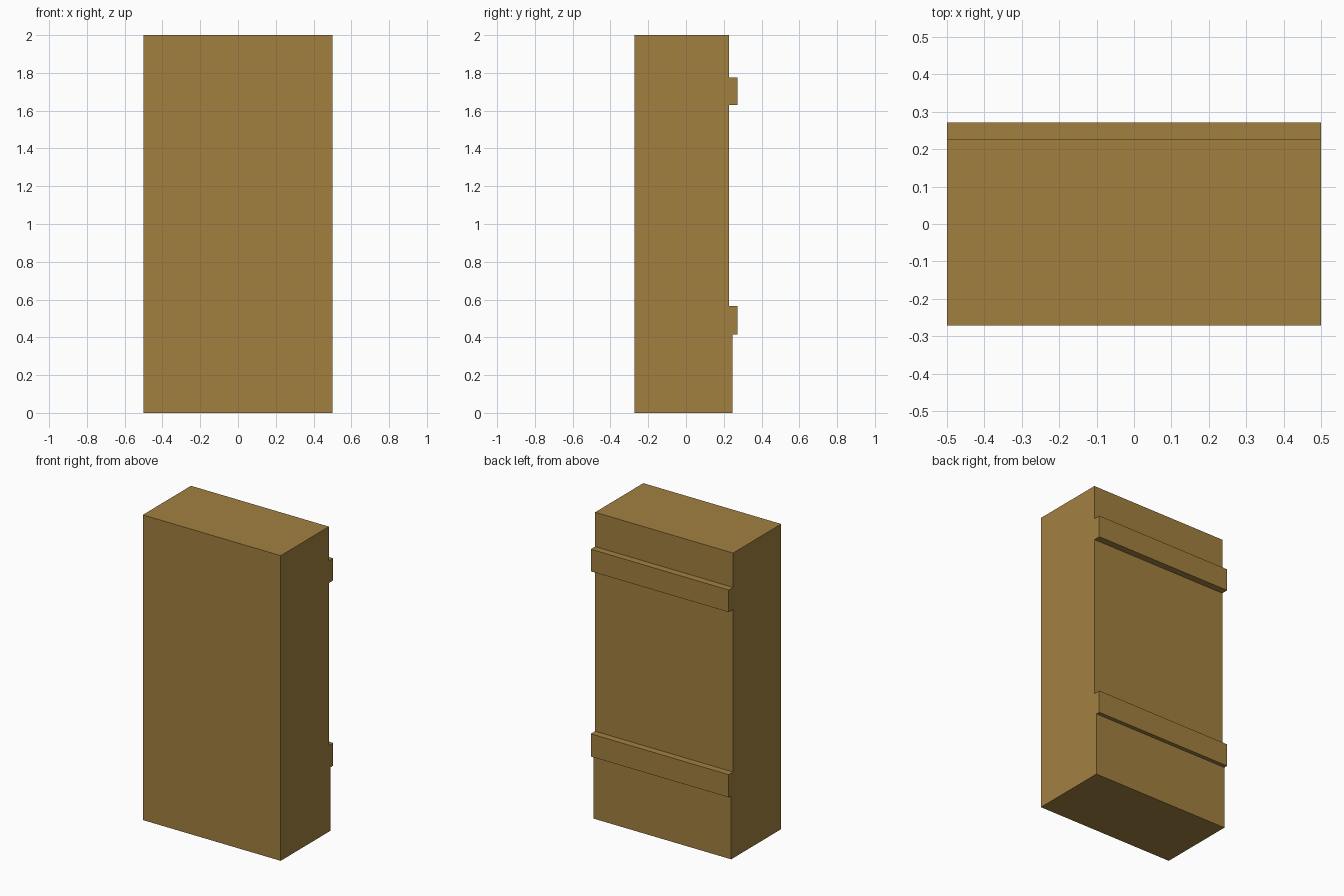
import bpy, bmesh

if "Cube" in bpy.data.objects:
    bpy.data.objects.remove(bpy.data.objects["Cube"])

# One flat wood-brown colour
mat = bpy.data.materials.new("ochre_brown")
mat.diffuse_color = (0.361, 0.216, 0.051, 1.0)
mat.use_nodes = True
mat.node_tree.nodes["Principled BSDF"].inputs["Base Color"].default_value = mat.diffuse_color

# Side profile (y, z): flat front, stepped back with two raised rails
FRONT, BACK, BASE, RAIL = -0.272, 0.227, 0.246, 0.272
profile = [
    (FRONT, 0), (BASE, 0), (BASE, 0.416),
    (RAIL, 0.416), (RAIL, 0.565), (BACK, 0.565),    # lower rail
    (BACK, 1.63), (RAIL, 1.63), (RAIL, 1.775), (BACK, 1.775),  # upper rail
    (BACK, 2.0), (FRONT, 2.0),
]

# Extrude the profile across the width
bm = bmesh.new()
face = bm.faces.new([bm.verts.new((-0.5, y, z)) for y, z in profile])
ext = bmesh.ops.extrude_face_region(bm, geom=[face], use_keep_orig=True)
moved = [v for v in ext["geom"] if isinstance(v, bmesh.types.BMVert)]
bmesh.ops.translate(bm, verts=moved, vec=(1.0, 0, 0))
bmesh.ops.recalc_face_normals(bm, faces=bm.faces)

mesh = bpy.data.meshes.new("railed_block")
bm.to_mesh(mesh)
bm.free()
mesh.materials.append(mat)
block = bpy.data.objects.new("railed_block", mesh)
bpy.context.collection.objects.link(block)
